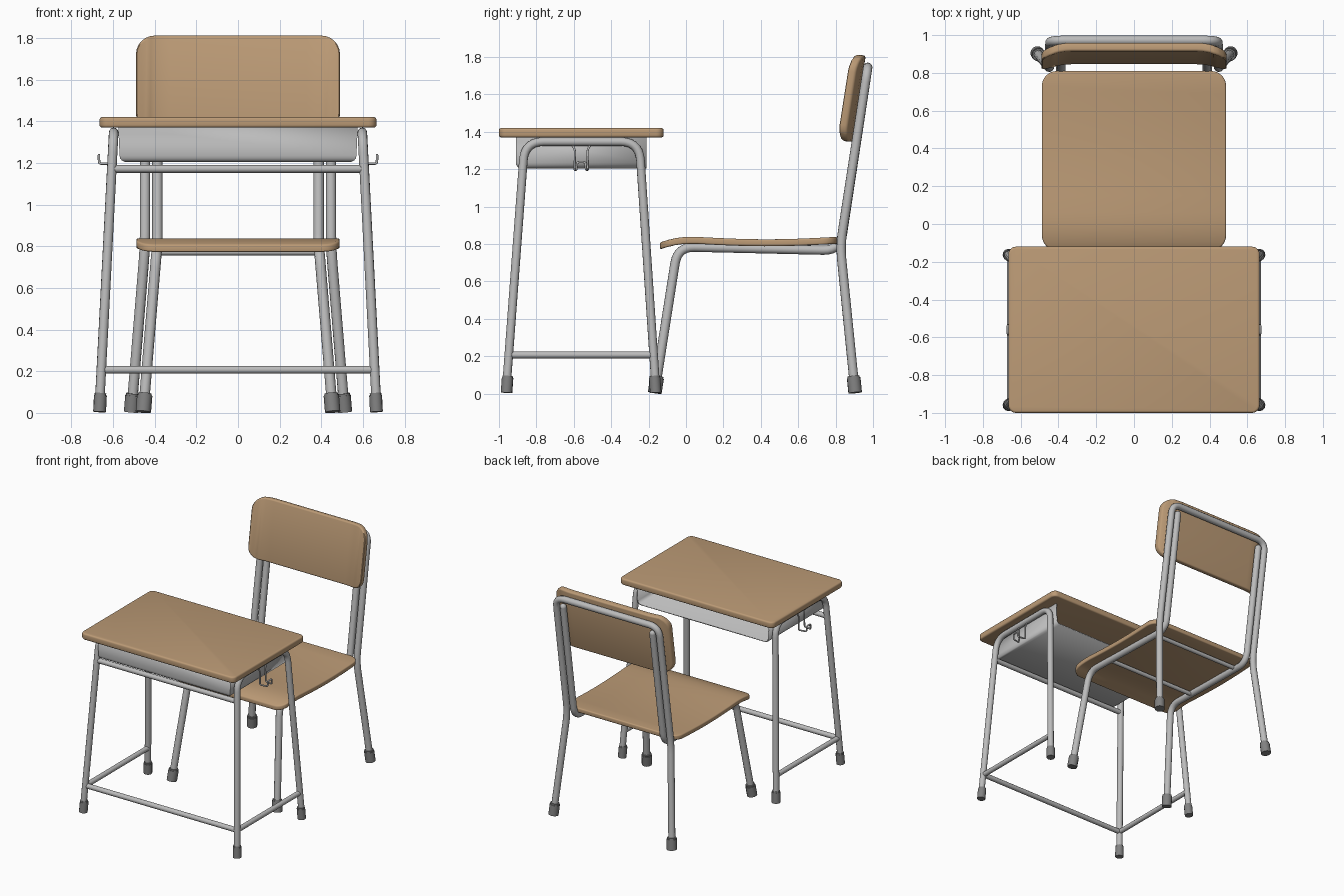
import bpy, bmesh, math
from mathutils import Vector

if "Cube" in bpy.data.objects:
    bpy.data.objects.remove(bpy.data.objects["Cube"])


def material(name, rgb):
    m = bpy.data.materials.new(name)
    m.diffuse_color = (*rgb, 1)
    m.use_nodes = True
    m.node_tree.nodes["Principled BSDF"].inputs["Base Color"].default_value = m.diffuse_color
    return m


WOOD = material("light_wood", (0.50, 0.325, 0.18))
METAL = material("grey_metal", (0.50, 0.50, 0.50))
RUBBER = material("dark_rubber", (0.22, 0.22, 0.22))


def finish(name, mesh, mat, angle=35):
    mesh.materials.clear()
    mesh.materials.append(mat)
    mesh.shade_smooth()
    mesh.set_sharp_from_angle(angle=math.radians(angle))
    ob = bpy.data.objects.new(name, mesh)
    bpy.context.collection.objects.link(ob)
    return ob


def rounded(points, r, steps=7):
    """Replace each inner corner of a path with a smooth arc-like bend."""
    p = [Vector(q) for q in points]
    out = [p[0]]
    for a, b, c in zip(p, p[1:], p[2:]):
        s, e = b + (a - b).normalized() * r, b + (c - b).normalized() * r
        for i in range(steps + 1):
            t = i / steps
            out.append(s * (1 - t) ** 2 + b * 2 * t * (1 - t) + e * t * t)
    return out + [p[-1]]


def tube(name, points, radius, bend=0.1, mat=METAL, sides=4):
    cu = bpy.data.curves.new(name, 'CURVE')
    cu.dimensions = '3D'
    cu.bevel_depth = radius
    cu.bevel_resolution = sides
    cu.use_fill_caps = True
    pts = rounded(points, bend)
    sp = cu.splines.new('POLY')
    sp.points.add(len(pts) - 1)
    for q, v in zip(sp.points, pts):
        q.co = (*v, 1)
    tmp = bpy.data.objects.new("tmp", cu)
    bpy.context.collection.objects.link(tmp)
    bpy.context.view_layer.update()
    mesh = bpy.data.meshes.new_from_object(
        tmp.evaluated_get(bpy.context.evaluated_depsgraph_get()))
    bpy.data.objects.remove(tmp)
    return finish(name, mesh, mat, 50)


def foot(name, bottom, toward, radius):
    """Rubber cap along the lower end of a leg."""
    b = Vector(bottom)
    d = (Vector(toward) - b).normalized()
    tube(name, [b + d * 0.005, b + d * 0.085], radius, mat=RUBBER)
    tube(name + "_collar", [b + d * 0.08, b + d * 0.095], radius * 0.9, mat=RUBBER)


def board(name, half_w, length, thick, corner, bevel, shape, cuts_x=(), cuts_y=()):
    """Round-cornered slab, cut into strips, bent by shape(), edges rounded."""
    bm = bmesh.new()
    ring = []
    h = length / 2
    for k, (sx, sy) in enumerate([(1, 1), (-1, 1), (-1, -1), (1, -1)]):
        for i in range(7):
            a = math.pi / 2 * (k + i / 6)
            ring.append(bm.verts.new((sx * (half_w - corner) + corner * math.cos(a),
                                      h + sy * (h - corner) + corner * math.sin(a), 0)))
    bm.faces.new(ring)
    for axis, cuts in ((0, cuts_x), (1, cuts_y)):
        for c in cuts:
            co, no = Vector((0, 0, 0)), Vector((0, 0, 0))
            co[axis], no[axis] = c, 1
            bmesh.ops.bisect_plane(bm, geom=bm.verts[:] + bm.edges[:] + bm.faces[:],
                                   plane_co=co, plane_no=no, dist=1e-4)
    ext = bmesh.ops.extrude_face_region(bm, geom=bm.faces[:], use_keep_orig=True)
    for v in ext["geom"]:
        if isinstance(v, bmesh.types.BMVert):
            v.co.z += thick
    bmesh.ops.recalc_face_normals(bm, faces=bm.faces[:])
    for v in bm.verts:
        v.co = shape(*v.co)
    bmesh.ops.recalc_face_normals(bm, faces=bm.faces[:])
    rim = [e for e in bm.edges if e.calc_face_angle(0) > math.radians(50)]
    bmesh.ops.bevel(bm, geom=rim, offset=bevel, segments=3, profile=0.5, affect='EDGES')
    mesh = bpy.data.meshes.new(name)
    bm.to_mesh(mesh)
    bm.free()
    return finish(name, mesh, WOOD)


# Desk top
board("desk_top", 0.665, 0.88, 0.05, 0.04, 0.012,
      lambda x, y, t: Vector((x, y - 1.0, 1.37 + t)))

# Book tray: open at the back and top, rounded lower edges
bm = bmesh.new()
bmesh.ops.create_cube(bm, size=1)
for v in bm.verts:
    w = 0.575 if v.co.z > 0 else 0.567
    v.co = (math.copysign(w, v.co.x), -0.56 + v.co.y * 0.70, 1.287 + v.co.z * 0.165)
gone = [f for f in bm.faces if f.normal.y > 0.9 or f.normal.z > 0.9]
bmesh.ops.delete(bm, geom=gone, context='FACES')
low = [e for e in bm.edges if len(e.link_faces) == 2 and all(v.co.z < 1.25 for v in e.verts)]
bmesh.ops.bevel(bm, geom=low, offset=0.03, segments=4, profile=0.5, affect='EDGES')
mesh = bpy.data.meshes.new("book_tray")
bm.to_mesh(mesh)
bm.free()
tray = finish("book_tray", mesh, METAL)
sol = tray.modifiers.new("sheet", 'SOLIDIFY')
sol.thickness = 0.008
sol.offset = -1

for s, side in ((-1, "left"), (1, "right")):
    # Desk side frame, feet and lower side rail
    front, back = (s * 0.665, -0.96, 0), (s * 0.665, -0.162, 0)
    top_f, top_b = (s * 0.597, -0.862, 1.347), (s * 0.597, -0.25, 1.347)
    tube(f"desk_{side}_frame", [front[:2] + (0.04,), top_f, top_b, back[:2] + (0.04,)], 0.023)
    foot(f"desk_{side}_front_foot", front, top_f, 0.031)
    foot(f"desk_{side}_back_foot", back, top_b, 0.031)
    tube(f"desk_{side}_rail", [(s * 0.654, -0.944, 0.207), (s * 0.654, -0.176, 0.207)], 0.019)

    # Bag hook: one bent wire, mirrored about its middle
    half = [(0.60, 0.045, 1.325), (0.605, 0.033, 1.30), (0.607, 0.036, 1.197),
            (0.667, 0.025, 1.197), (0.668, 0.022, 1.238)]
    wire = [(s * x, -0.56 - d, z) for x, d, z in half]
    wire += [(s * x, -0.56 + d, z) for x, d, z in reversed(half)]
    tube(f"bag_hook_{side}", wire, 0.006, bend=0.012, sides=2)

    # Chair inner tube: front leg, seat rail, upright with a free domed end
    foot_f, knee = (s * 0.455, -0.168, 0), (s * 0.39, -0.045, 0.785)
    end = (s * 0.387, 0.962, 1.68)
    tube(f"chair_{side}_seat_tube", [(s * 0.452, -0.162, 0.04), knee,
                                     (s * 0.387, 0.823, 0.765), end], 0.025, bend=0.09)
    bm = bmesh.new()
    bmesh.ops.create_uvsphere(bm, u_segments=12, v_segments=8, radius=0.0248)
    bmesh.ops.translate(bm, verts=bm.verts[:], vec=end)
    mesh = bpy.data.meshes.new(f"chair_{side}_tube_end")
    bm.to_mesh(mesh)
    bm.free()
    finish(f"chair_{side}_tube_end", mesh, METAL)
    foot(f"chair_{side}_front_foot", foot_f, knee, 0.037)
    foot(f"chair_{side}_back_foot", (s * 0.512, 0.905, 0), (s * 0.445, 0.825, 0.8), 0.037)

# Desk front cross bars
tube("desk_lower_bar", [(-0.654, -0.944, 0.207), (0.654, -0.944, 0.207)], 0.019)
tube("desk_upper_bar", [(-0.606, -0.874, 1.172), (0.606, -0.874, 1.172)], 0.019)

# Chair back legs and backrest hoop in one tube
hoop = [(0.509, 0.901, 0.04), (0.447, 0.825, 0.79), (0.445, 0.972, 1.745)]
tube("chair_back_hoop", hoop + [(-x, y, z) for x, y, z in reversed(hoop)], 0.025, bend=0.08)

# Bars under the seat
for i, y in enumerate((0.2, 0.7)):
    tube(f"seat_bar_{i + 1}", [(-0.387, y, 0.772), (0.387, y, 0.772)], 0.016)


# Seat: drooping front edge and a shallow dip
def seat_shape(x, y, t):
    droop = 0.03 * max(0, (0.16 - y) / 0.16) ** 2
    dip = 0.013 * math.sin(math.pi * min(1, max(0, (y - 0.2) / 0.74)))
    return Vector((x, y - 0.14, 0.801 - droop - dip + t))


board("seat", 0.488, 0.95, 0.037, 0.08, 0.009, seat_shape,
      cuts_y=[0.04, 0.08, 0.12, 0.16] + [0.2 + 0.09 * i for i in range(8)])


# Backrest: leaning back, both ends wrapping forward
def back_shape(x, v, t):
    wrap = 0.04 * max(0, (abs(x) - 0.33) / 0.16) ** 2
    return Vector((x, 0.844 + 0.154 * v + t - wrap, 1.352 + 0.988 * v - 0.15 * t))


wrap_cuts = [0.33, 0.36, 0.39, 0.42, 0.45, 0.475]
board("backrest", 0.49, 0.467, 0.045, 0.09, 0.012, back_shape,
      cuts_x=wrap_cuts + [-c for c in wrap_cuts])
